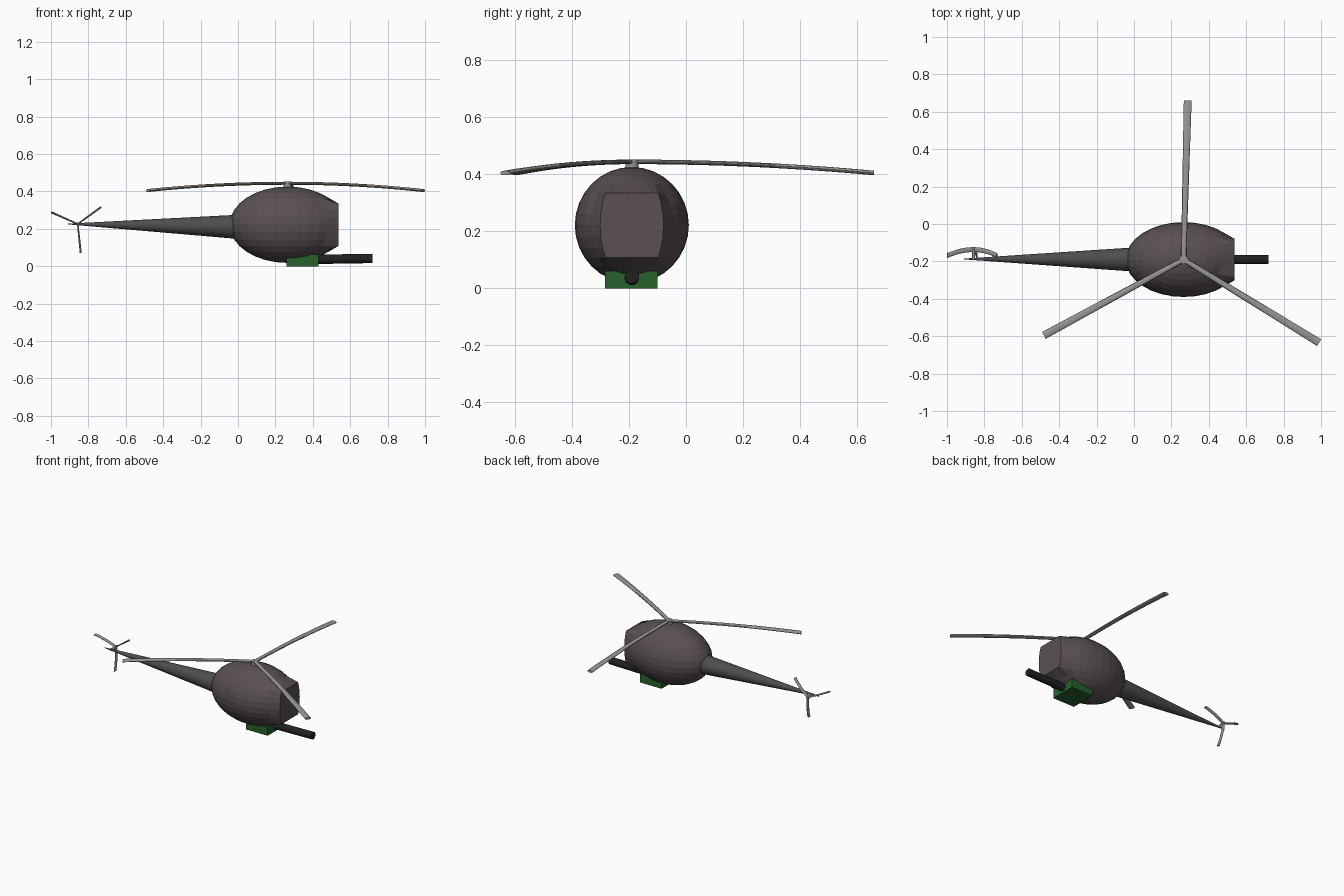
import bpy, bmesh, math
from mathutils import Matrix, Vector

if "Cube" in bpy.data.objects:
    bpy.data.objects.remove(bpy.data.objects["Cube"])

def material(name, rgb):
    m = bpy.data.materials.new(name)
    m.diffuse_color = (*rgb, 1)
    m.use_nodes = True
    m.node_tree.nodes["Principled BSDF"].inputs["Base Color"].default_value = m.diffuse_color
    return m

BODY = material("warm_grey", (0.10, 0.08, 0.085))
TAIL = material("dark_grey", (0.075, 0.075, 0.075))
BLADE = material("light_grey", (0.32, 0.31, 0.30))
GREEN = material("green", (0.02, 0.12, 0.025))
BLACK = material("black", (0.015, 0.015, 0.015))

def finish(name, bm, mat):
    bmesh.ops.recalc_face_normals(bm, faces=bm.faces)
    me = bpy.data.meshes.new(name)
    bm.to_mesh(me)
    bm.free()
    ob = bpy.data.objects.new(name, me)
    bpy.context.collection.objects.link(ob)
    me.materials.append(mat)
    return ob

def rod(name, a, b, r1, r2, mat, sides=32):
    a, b = Vector(a), Vector(b)
    d = b - a
    mx = Matrix.Translation((a + b) / 2) @ d.to_track_quat('Z', 'Y').to_matrix().to_4x4()
    bm = bmesh.new()
    bmesh.ops.create_cone(bm, cap_ends=True, segments=sides, radius1=r1, radius2=r2,
                          depth=d.length, matrix=mx)
    return finish(name, bm, mat)

def blade(name, length, w0, w1, thick, droop, mx, mat):
    # drooping blade along +x with an oval section
    bm = bmesh.new()
    rings, steps, sides = [], 10, 12
    for i in range(steps + 1):
        t = i / steps
        w = w0 + (w1 - w0) * t
        ring = []
        for k in range(sides):
            a = math.tau * k / sides
            co = Vector((length * t, w / 2 * math.cos(a),
                         -droop * t * t + thick / 2 * math.sin(a)))
            ring.append(bm.verts.new(mx @ co))
        rings.append(ring)
    for p, q in zip(rings, rings[1:]):
        for k in range(sides):
            n = (k + 1) % sides
            bm.faces.new((p[k], p[n], q[n], q[k]))
    bm.faces.new(rings[0])
    bm.faces.new(rings[-1])
    return finish(name, bm, mat)

# egg-shaped cabin with the nose panel pulled flat
CX, CY, CZ = 0.265, -0.19, 0.222
bm = bmesh.new()
bmesh.ops.create_uvsphere(bm, u_segments=32, v_segments=16, radius=1)
for v in bm.verts:
    lat = math.degrees(math.asin(max(-1, min(1, v.co.z))))
    lon = math.degrees(math.atan2(v.co.y, v.co.x))
    panel = abs(lat) < 35 and abs(lon) < 35
    v.co = Vector((CX + 0.31 * v.co.x, CY + 0.2 * v.co.y, CZ + 0.204 * v.co.z))
    if panel:
        v.co.x = 0.537
finish("cabin", bm, BODY)

# tail boom
rod("tail_boom", (0.05, CY, 0.21), (-0.91, CY + 0.003, 0.226), 0.068, 0.002, TAIL)

# main rotor
rod("main_hub", (CX, CY, 0.41), (CX, CY, 0.452), 0.023, 0.023, BLADE, 16)
for i in range(3):
    mx = Matrix.Translation((CX, CY, 0.444)) @ Matrix.Rotation(math.radians(88.5 + 120 * i), 4, 'Z')
    blade(f"main_blade_{i + 1}", 0.85, 0.028, 0.042, 0.016, 0.039, mx, BLADE)

# tail rotor, axis pointing to +y
TX, TZ = -0.857, 0.226
rod("tail_hub", (TX, CY, TZ), (TX, -0.123, TZ), 0.008, 0.008, BLADE, 16)
for i in range(3):
    mx = (Matrix.Translation((TX, -0.137, TZ)) @ Matrix.Rotation(-math.pi / 2, 4, 'X')
          @ Matrix.Rotation(math.radians(84 + 120 * i), 4, 'Z'))
    blade(f"tail_blade_{i + 1}", 0.155, 0.008, 0.011, 0.026, 0.032, mx, BLADE)

# gun mount block and barrel
bm = bmesh.new()
bmesh.ops.create_cube(bm, size=1, matrix=Matrix.Translation((0.345, -0.192, 0.031))
                      @ Matrix.Diagonal((0.17, 0.185, 0.062, 1)))
finish("gun_mount", bm, GREEN)
rod("gun_barrel", (0.36, -0.19, 0.036), (0.72, -0.19, 0.042), 0.025, 0.025, BLACK)
